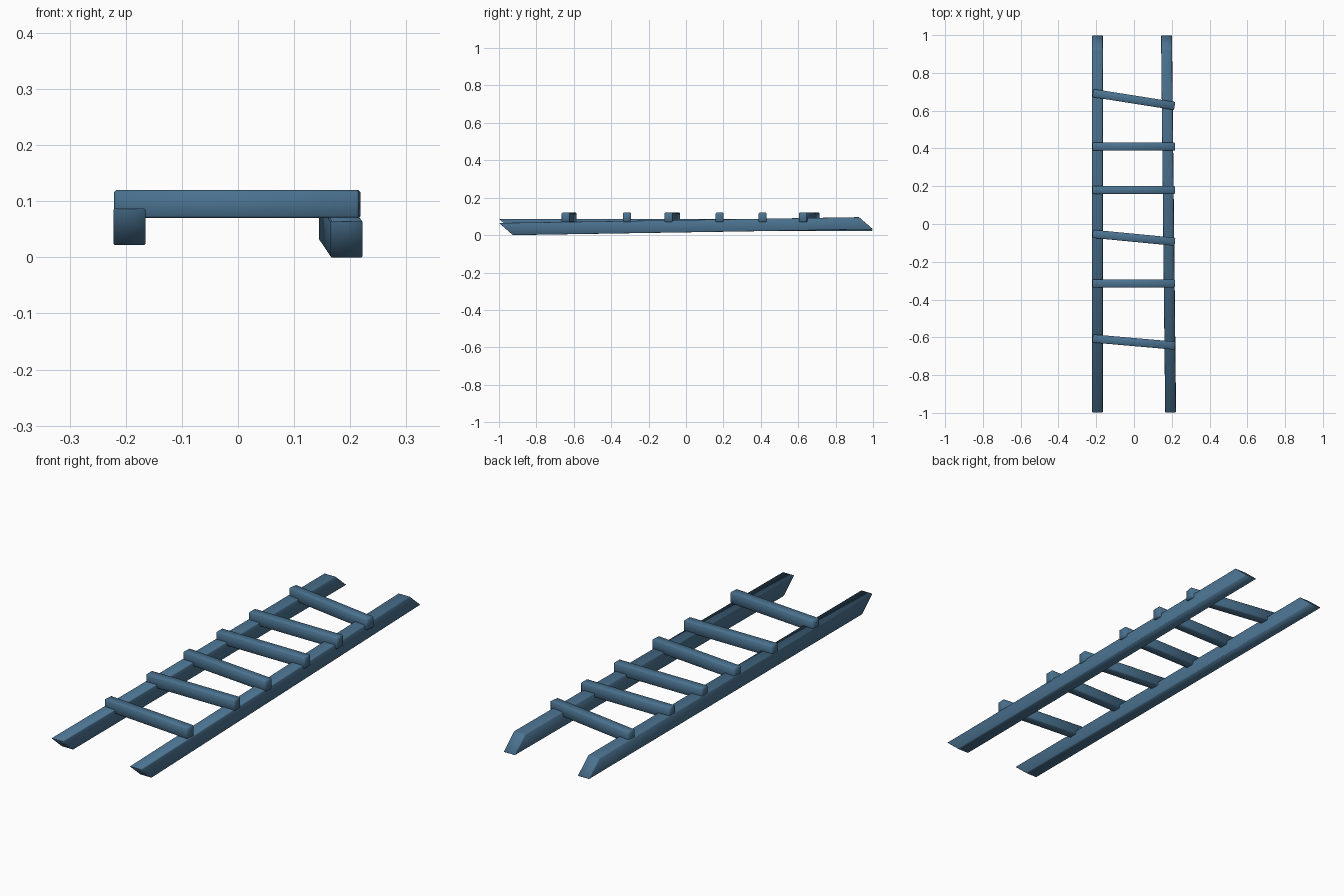
import bpy, bmesh, math

if "Cube" in bpy.data.objects:
    bpy.data.objects.remove(bpy.data.objects["Cube"])


def finish(name, bm, bevel):
    """Soften the edges slightly, shade smooth and add to the scene."""
    bmesh.ops.recalc_face_normals(bm, faces=bm.faces)
    bmesh.ops.bevel(bm, geom=bm.edges[:], offset=bevel, segments=1,
                    affect='EDGES', clamp_overlap=True)
    for f in bm.faces:
        f.smooth = True
    me = bpy.data.meshes.new(name)
    bm.to_mesh(me)
    bm.free()
    ob = bpy.data.objects.new(name, me)
    bpy.context.collection.objects.link(ob)
    ob.data.materials.append(blue)
    return ob


def rail(name, front, back, width=0.057, height=0.065, slant=0.075):
    """Long beam with parallel slanted ends; front/back are (x, z) of the bottom centre."""
    bm = bmesh.new()
    bmesh.ops.create_cube(bm, size=1)
    for v in bm.verts:
        x, z = front if v.co.y < 0 else back
        top = v.co.z > 0
        if v.co.y < 0:
            y = -1 if top else -1 + slant
        else:
            y = 1 - slant if top else 1
        v.co = (x + v.co.x * width, y, z + (height if top else 0))
    return finish(name, bm, 0.002)


def rung(name, y, degrees):
    """Square bar lying across both rails, turned a little about z."""
    bm = bmesh.new()
    bmesh.ops.create_cube(bm, size=1)
    for v in bm.verts:
        v.co = (v.co.x * 0.438, v.co.y * 0.043, v.co.z * 0.05)
    ob = finish(name, bm, 0.004)
    ob.location = (-0.001, y, 0.095)
    ob.rotation_euler.z = math.radians(degrees)
    return ob


blue = bpy.data.materials.new("painted_blue")
blue.diffuse_color = (0.07, 0.17, 0.28, 1)
blue.use_nodes = True
blue.node_tree.nodes["Principled BSDF"].inputs["Base Color"].default_value = blue.diffuse_color

# Side rails: the left is straight, the right leans inward and upward to the back
rail("left_rail", (-0.1935, 0.022), (-0.1935, 0.022))
rail("right_rail", (0.1935, 0.0), (0.1725, 0.031))

# Rungs: (y position, turn)
rungs = [(-0.625, -5), (-0.315, 0), (-0.073, -5.5), (0.18, 0), (0.41, 0), (0.659, -9)]
for i, (y, turn) in enumerate(rungs, 1):
    rung(f"rung_{i}", y, turn)
